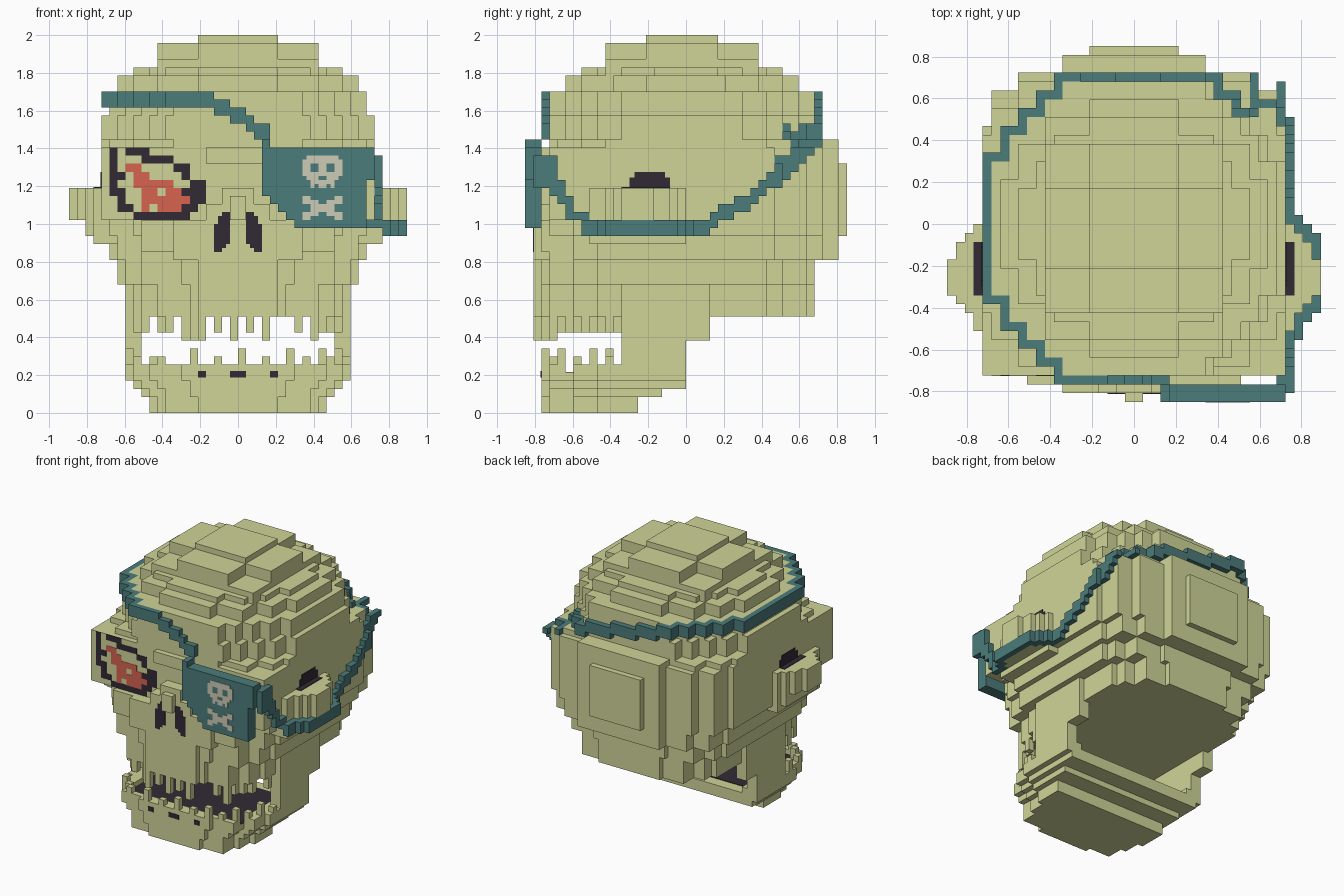
import bpy, bmesh, math
from mathutils import Vector

if "Cube" in bpy.data.objects:
    bpy.data.objects.remove(bpy.data.objects["Cube"], do_unlink=True)

V = 2 / 47  # one block of the grid


def material(name, rgb):
    m = bpy.data.materials.new(name)
    m.use_nodes = True
    m.diffuse_color = (*rgb, 1)
    m.node_tree.nodes["Principled BSDF"].inputs["Base Color"].default_value = (*rgb, 1)
    return m


BONE = material("bone_green", (0.63, 0.665, 0.315))
TEAL = material("teal_cloth", (0.07, 0.2, 0.195))
DARK = material("dark_hollow", (0.032, 0.023, 0.036))
RED = material("red_flesh", (0.68, 0.125, 0.08))
PALE = material("pale_emblem", (0.61, 0.6, 0.46))

# Corner steps of a layer, as fractions of its half width and depth
BROAD = ((1, 0.6), (0.94, 0.78), (0.78, 0.92), (0.47, 1))
MEDIUM = ((1, 0.45), (0.9, 0.62), (0.78, 0.78), (0.65, 0.88), (0.52, 1))
ROUND = ((1, 0.33), (0.87, 0.62), (0.67, 0.84), (0.36, 1))
CROSS = ((1, 0.5), (0.5, 1))
SQUARE = ((1, 1),)


def finish(name, bm, mat):
    me = bpy.data.meshes.new(name)
    bm.to_mesh(me)
    bm.free()
    me.materials.append(mat)
    bpy.context.collection.objects.link(bpy.data.objects.new(name, me))


def box(x0, x1, y0, y1, z0, z1):
    return {(x, y, z) for x in range(x0, x1) for y in range(y0, y1) for z in range(z0, z1)}


def layer(z0, z1, half, front, back, steps=BROAD):
    """Slab with stepped corners."""
    out = set()
    for a, b in steps:
        w = round(half * a)
        out |= box(-w, w, -round(front * b), round(back * b), z0, z1)
    return out


def block_mesh(name, cells, mat):
    """Outer skin of a set of grid blocks, with flat areas merged."""
    bm = bmesh.new()
    verts = {}

    def vert(p):
        if p not in verts:
            verts[p] = bm.verts.new(Vector(p) * V)
        return verts[p]

    for c in cells:
        for ax in range(3):
            for side in (0, 1):
                n = list(c)
                n[ax] += 2 * side - 1
                if tuple(n) in cells:
                    continue
                u, w = (ax + 1) % 3, (ax + 2) % 3
                quad = []
                for du, dw in ((0, 0), (1, 0), (1, 1), (0, 1)):
                    p = list(c)
                    p[ax] += side
                    p[u] += du
                    p[w] += dw
                    quad.append(vert(tuple(p)))
                bm.faces.new(quad if side else quad[::-1])
    bmesh.ops.dissolve_limit(bm, angle_limit=0.01, verts=bm.verts[:], edges=bm.edges[:])
    finish(name, bm, mat)


def plates(name, boxes, mat):
    """Thin boxes given as corner ranges in grid units."""
    bm = bmesh.new()
    for x0, x1, y0, y1, z0, z1 in boxes:
        for v in bmesh.ops.create_cube(bm, size=1)["verts"]:
            v.co = Vector(((x0 + x1) / 2 + v.co.x * (x1 - x0),
                           (y0 + y1) / 2 + v.co.y * (y1 - y0),
                           (z0 + z1) / 2 + v.co.z * (z1 - z0))) * V
    finish(name, bm, mat)


def picture(rows, key, x0, ztop, s, y):
    """Boxes for every run of a key letter in a pixel pattern."""
    out = []
    for r, row in enumerate(rows):
        c = 0
        while c < len(row):
            e = c
            while e < len(row) and row[e] == key:
                e += 1
            if e > c:
                out.append((x0 + c * s, x0 + e * s, y - 0.06, y + 0.1, ztop - (r + 1) * s, ztop - r * s))
            c = max(e, c + 1)
    return out


# Skull base and cheeks
skull = layer(12, 16, 13, 18, 16) | layer(16, 19, 15, 18, 16)
skull |= layer(19, 22, 16, 18, 19) | layer(22, 24, 17, 18, 19) | box(-12, 12, -18, 0, 20, 24)
# Middle of the head: flat face, stepped back with a raised panel
skull |= box(-17, 17, -17, 0, 24, 33) | layer(24, 33, 17, 0, 19) | box(-5, 5, 0, 20, 22, 31)
# Dome: stepped layers, cross-shaped near the top
skull |= layer(33, 34, 17, 17, 17) | box(-8, 8, 0, 19, 33, 34)
skull |= layer(34, 37, 17, 17, 16, MEDIUM) | layer(37, 40, 16, 17, 16, MEDIUM)
skull |= layer(40, 42, 15, 15, 14, ROUND) | layer(42, 43, 13, 13, 12, ROUND)
skull |= layer(42, 44, 10, 10, 9, SQUARE) | layer(44, 46, 10, 10, 9, CROSS) | layer(46, 47, 5, 5, 4, SQUARE)
# Small brow, upper jaw front and nose bridge
skull |= box(-4, 3, -18, 0, 31, 33)
skull |= box(-5, 5, -19, 0, 12, 19) | box(-8, 8, -19, 0, 19, 24)
skull |= box(-4, 4, -19, 0, 24, 26) | box(-2, 2, -19, 0, 26, 28) | box(-1, 1, -20, 0, 24, 27)
# Ears on both sides, and the left ear's support under the strap
for x1, y0, y1, z0 in ((18, -12, 0, 21), (19, -10, -1, 22), (20, -9, -2, 24), (21, -8, -4, 24)):
    skull |= box(15, x1, y0, y1, z0, 28) | box(-x1, -15, y0, y1, z0, 28)
skull |= box(19, 20, -9, -2, 22, 24)


def rim(cells, z):
    """Edge blocks of one layer, front part only."""
    flat = {(x, y) for x, y, k in cells if k == z}
    return [(x, y) for x, y in flat if y < -7 and
            any((x + a, y + b) not in flat for a, b in ((1, 0), (-1, 0), (0, 1), (0, -1)))]


# Upper teeth hang from the rim of the upper jaw
for x, y in rim(skull, 12):
    if (x + y) % 2 == 0:
        skull |= box(x, x + 1, y, y + 1, 9 if (x + y) % 4 == 0 and y < -16 else 10, 12)

# Lower jaw with hollow floor, stepped underside, teeth and side arms
jaw = layer(0, 2, 11, 18, 0) | layer(2, 3, 12, 18, 0) | layer(3, 4, 13, 18, 0) | layer(4, 6, 14, 18, 0)
jaw -= box(-14, 14, -6, 0, 0, 2) | box(-14, 14, -3, 0, 2, 3)
teeth = rim(jaw, 5)
jaw -= box(-11, 11, -16, 0, 5, 6)
for x, y in teeth:
    if (x + y) % 3 == 0:
        jaw |= box(x, x + 1, y, y + 1, 5, 8 if (x + y) % 6 == 0 else 7)
for x in (-14, 12):
    jaw |= box(x, x + 2, -8, 0, 5, 9) | box(x, x + 2, -8, 3, 9, 16)
jaw -= skull

# Strap: blocks hugging the skull, height set by the angle round the head
PATH = ((0, 29), (3, 27.5), (8, 23.5), (15, 22), (53, 22), (71, 25.5), (86, 30),
        (92, 33), (110, 34.5), (137, 36), (165, 38), (304, 38), (331, 33.5))


def strap_height(a):
    for (a0, z0), (a1, z1) in zip(PATH, PATH[1:]):
        if a0 <= a <= a1:
            return round(z0 + (z1 - z0) * (a - a0) / (a1 - a0))


strap = box(17, 18, -19, -16, 28, 32)
for x in range(-22, 22):
    for y in range(-21, 21):
        a = (math.degrees(math.atan2(y + 0.5, x + 0.5)) + 47) % 360
        h = strap_height(a)
        if h is None:
            continue
        for z in range(h, h + (3 if a < 9 or 80 < a < 95 else 2)):
            if (x, y, z) not in skull and any((x + i, y + j, z) in skull
                                              for i in (-1, 0, 1) for j in (-1, 0, 1)):
                strap.add((x, y, z))

# Eye patch narrowing towards its lower inner corner
patch = box(3, 4, -20, -18, 33, 34)
for z in range(23, 33):
    patch |= box(3 + max(0, 27 - z), 17 if z > 28 else 16, -20, -18, z, z + 1)
strap -= patch

block_mesh("skull", skull, BONE)
block_mesh("lower_jaw", jaw, BONE)
block_mesh("strap", strap, TEAL)
block_mesh("eye_patch", patch, TEAL)

# Emblem on the patch
bones = ["##......##", "####..####", "..######.."]
emblem = [".########.", "##########", "##..##..##", "##..##..##", "##########", ".###..###.",
          "..######..", "..#.##.#..", "", ""] + bones + bones[::-1]
plates("patch_emblem", picture(emblem, "#", 8, 32, 0.5, -20), PALE)

# Open eye socket: dark edge and red inside
socket = ["#.###.......", "#...####....", "#.rr....##..", "##.rr....#..", "#..rrrrr..##",
          "##..rr.rr###", ".#..rrrrrr##", ".##.r.rrr##.", "...#######.."]
plates("socket_edge", picture(socket, "#", -16, 33, 1, -17), DARK)
plates("socket_flesh", picture(socket, "r", -16, 33, 1, -17), RED)

# Nostrils
nostril = ["..##", ".###", ".###"] + ["####"] * 5 + ["###.", "##.."]
plates("nostrils", picture(nostril, "#", -3, 25, 0.5, -19)
       + picture([r[::-1] for r in nostril], "#", 1, 25, 0.5, -19), DARK)

# Ear holes: arch on the side of the head and floor on the ear
holes = []
for s in (-1, 1):
    wall = sorted((s * 16.9, s * 17.1))
    holes += [(*wall, -7, -2, 28, 29.3), (*wall, -6.4, -2.6, 29.3, 30)]
    holes.append((*sorted((s * 17, s * 18)), -8, -2, 27.9, 28.1))
plates("ear_holes", holes, DARK)

# Mouth floor and the dark gaps below the lower teeth
plates("mouth_floor", [(-11, 11, -16, -2, 4.95, 5.1)], DARK)
plates("gum_gaps", [(x0, x1, -18.1, -17.9, 4.4, 5.2) for x0, x1 in ((-5, -4), (-1, 1), (4, 5))], DARK)
